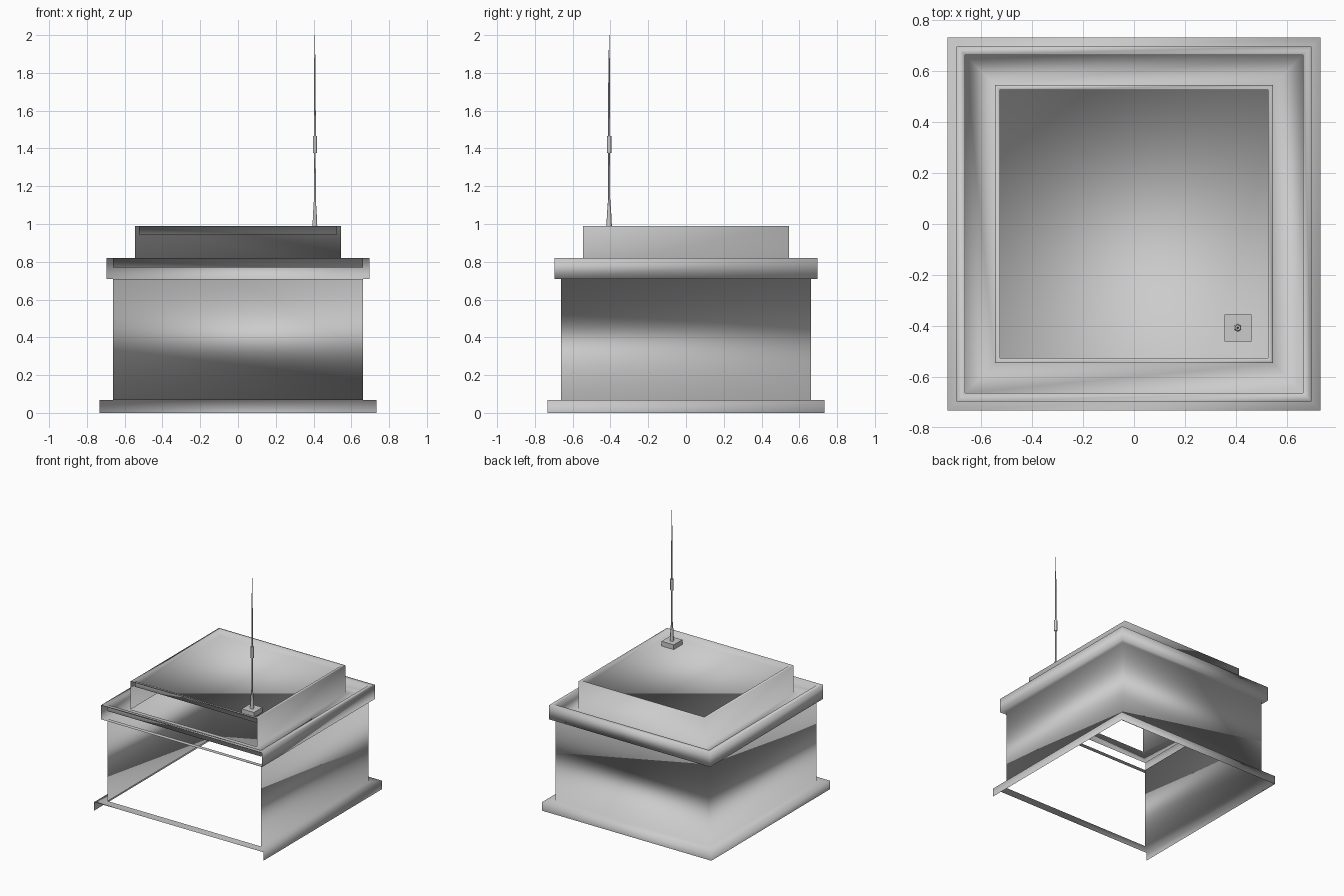
import bpy, bmesh, math

cube = bpy.data.objects.get("Cube")
if cube:
    bpy.data.objects.remove(cube, do_unlink=True)

grey = bpy.data.materials.new("light_grey")
grey.use_nodes = True
grey.diffuse_color = (0.6, 0.6, 0.6, 1)
grey.node_tree.nodes["Principled BSDF"].inputs["Base Color"].default_value = (0.6, 0.6, 0.6, 1)


def make_object(name, bm, smooth):
    mesh = bpy.data.meshes.new(name)
    bm.to_mesh(mesh)
    bm.free()
    mesh.materials.append(grey)
    for poly in mesh.polygons:
        poly.use_smooth = smooth
    obj = bpy.data.objects.new(name, mesh)
    bpy.context.collection.objects.link(obj)
    return obj


def loft(bm, profile, sides, center=(0, 0), turn=0.0, cap=True, open_front=False):
    """Sweep (radius, z) points around a regular outline."""
    rings = []
    for radius, z in profile:
        ring = []
        for i in range(sides):
            a = turn + math.tau * i / sides
            ring.append(bm.verts.new((center[0] + radius * math.cos(a),
                                      center[1] + radius * math.sin(a), z)))
        rings.append(ring)
    for (low, high), (p, q) in zip(zip(rings, rings[1:]), zip(profile, profile[1:])):
        for i in range(sides):
            # the front stays open wherever the profile rises
            if open_front and i == 0 and q[1] > p[1]:
                continue
            j = (i + 1) % sides
            bm.faces.new((low[i], low[j], high[j], high[i]))
    if cap:
        bm.faces.new(rings[-1])
    return rings


# Square open-fronted shell: plinth, walls, cornice with gutter, raised roof
shell_profile = [(0.732, 0), (0.732, 0.067), (0.663, 0.067), (0.663, 0.71),
                 (0.697, 0.71), (0.697, 0.82), (0.663, 0.82), (0.663, 0.77),
                 (0.546, 0.77), (0.546, 0.99), (0.525, 0.99), (0.525, 0.945)]
bm = bmesh.new()
loft(bm, [(h * math.sqrt(2), z) for h, z in shell_profile], 4,
     turn=-0.75 * math.pi, open_front=True)
make_object("building_shell", bm, True)

# Mast foot block
spot = (0.407, -0.407)
bm = bmesh.new()
foot = 0.053 * math.sqrt(2)
loft(bm, [(foot, 0.945), (foot, 0.982)], 4, spot, math.pi / 4)
make_object("mast_foot", bm, False)

# Mast pieces, bottom to top
mast = {
    "mast_socket": [(0.015, 0.982), (0.011, 1.06), (0.006, 1.13)],
    "mast_lower_rod": [(0.006, 1.12), (0.005, 1.38)],
    "mast_collar": [(0.005, 1.375), (0.012, 1.375), (0.012, 1.465), (0.005, 1.465)],
    "mast_upper_rod": [(0.006, 1.46), (0.004, 1.88)],
    "mast_tip": [(0.0025, 1.88), (0.001, 2.0)],
}
for name, profile in mast.items():
    bm = bmesh.new()
    loft(bm, profile, 6, spot, math.pi / 6)
    obj = make_object(name, bm, True)
    bpy.ops.object.select_all(action='DESELECT')
    obj.select_set(True)
    bpy.context.view_layer.objects.active = obj
    bpy.ops.object.shade_smooth_by_angle(angle=math.radians(65))
